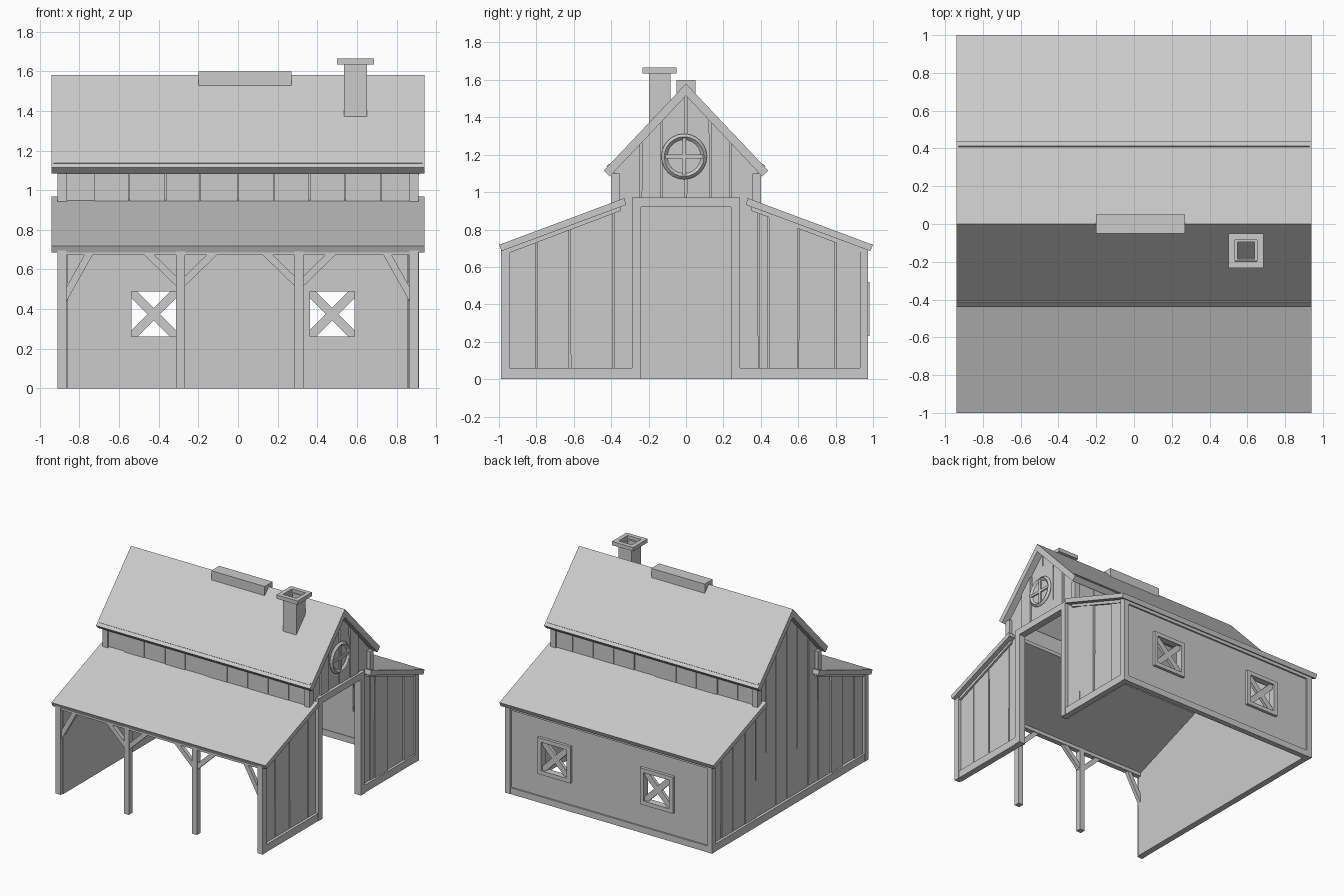
import bpy, bmesh, math, random
from mathutils import Vector

if "Cube" in bpy.data.objects:
    bpy.data.objects.remove(bpy.data.objects["Cube"])

random.seed(4)


def prism(name, pts, axis, a, b):
    """Extrude a closed 2D profile along an axis (0=x: pts are y,z; 1=y: pts are x,z)."""
    bm = bmesh.new()

    def co(p, d):
        return (d, p[0], p[1]) if axis == 0 else (p[0], d, p[1])
    lo = [bm.verts.new(co(p, a)) for p in pts]
    hi = [bm.verts.new(co(p, b)) for p in pts]
    n = len(pts)
    bm.faces.new(lo)
    bm.faces.new(hi[::-1])
    for i in range(n):
        bm.faces.new((lo[i], hi[i], hi[(i + 1) % n], lo[(i + 1) % n]))
    bmesh.ops.recalc_face_normals(bm, faces=bm.faces)
    me = bpy.data.meshes.new(name)
    bm.to_mesh(me)
    bm.free()
    ob = bpy.data.objects.new(name, me)
    bpy.context.collection.objects.link(ob)
    return ob


def box(name, x0, x1, y0, y1, z0, z1):
    return prism(name, [(y0, z0), (y1, z0), (y1, z1), (y0, z1)], 0, x0, x1)


def frame(name, lo, hi, t, u, v):
    """Four boxes forming a hollow frame whose opening lies in the u,v plane."""
    for ax, full in ((u, True), (v, False)):
        other = v if ax == u else u
        for side in (0, 1):
            l, h = list(lo), list(hi)
            if side:
                l[ax] = h[ax] - t
            else:
                h[ax] = l[ax] + t
            if not full:
                l[other] += t
                h[other] -= t
            box(name, l[0], h[0], l[1], h[1], l[2], h[2])


def strut(name, p, q, w, y0, y1):
    """Straight bar in the x,z plane from p to q."""
    p, q = Vector(p), Vector(q)
    d = (q - p).normalized()
    n = Vector((-d.y, d.x)) * w / 2
    return prism(name, [p + n, q + n, q - n, p - n], 1, y0, y1)


def top(y, upper):
    """Height of the roof underside above y."""
    return 1.53 - 1.057 * abs(y) if upper else 0.69 + 0.373 * (0.99 - abs(y))


# roofs
prism("upper_roof", [(-0.44, 1.115), (0, 1.58), (0.44, 1.115), (0.408, 1.083),
                     (0, 1.515), (-0.408, 1.083)], 0, -0.94, 0.94)
for s, nm in ((-1, "front"), (1, "back")):
    prism(nm + "_lower_roof", [(s * 1.0, 0.718), (s * 0.33, 0.968), (s * 0.32, 0.932),
                               (s * 0.985, 0.685)], 0, -0.94, 0.94)
    # thin lip along the upper eave
    prism(nm + "_eave_lip", [(s * 0.425, 1.138), (s * 0.412, 1.152), (s * 0.402, 1.142),
                             (s * 0.415, 1.128)], 0, -0.93, 0.93)
box("ridge_cap", -0.2, 0.27, -0.05, 0.05, 1.525, 1.60)

# chimney, hollow
frame("chimney_shaft", (0.535, -0.197, 1.36), (0.65, -0.083, 1.64), 0.012, 0, 1)
frame("chimney_cap", (0.50, -0.232, 1.635), (0.685, -0.05, 1.665), 0.034, 0, 1)

# gable walls: flat backing plus uneven planks
right_cuts = [-0.97, -0.80, -0.62, -0.39, -0.24, -0.13, 0, 0.13, 0.24, 0.39, 0.44, 0.6, 0.8, 0.955]
left_cuts = [-0.97, -0.84, -0.69, -0.54, -0.39, -0.27, -0.13, 0, 0.14, 0.26, 0.39, 0.53, 0.68, 0.82, 0.955]
for s, cuts, nm in ((1, right_cuts, "right"), (-1, left_cuts, "left")):
    for a, b in zip(cuts, cuts[1:]):
        mid = (a + b) / 2
        up = abs(mid) < 0.39
        z0 = 0.95 if s > 0 and abs(mid) < 0.24 else 0.0
        prism(nm + "_wall_backing", [(a, z0), (b, z0), (b, top(b, up)), (a, top(a, up))],
              0, s * 0.858, s * 0.872)
        g = [random.uniform(0.001, 0.007) for _ in range(4)]
        prism(nm + "_plank", [(a + g[0], z0), (b - g[1], z0), (b - g[2], top(b, up)),
                              (a + g[3], top(a, up))], 0, s * 0.87, s * random.uniform(0.884, 0.896))
    # corner posts
    x0, x1 = sorted((s * 0.865, s * 0.91))
    box(nm + "_front_corner_post", x0, x1, -0.99, -0.945, 0, 0.70)
    box(nm + "_back_corner_post", x0, x1, 0.93, 0.972, 0, 0.705)
    for y in (-0.40, 0.355):
        box(nm + "_upper_corner_post", x0, x1, y, y + 0.045, 0.93, 1.10)
    # sloping trim under the lower roofs
    for k in (-1, 1):
        prism(nm + "_rake_trim", [(k * 0.97, 0.665), (k * 0.97, 0.70), (k * 0.35, 0.93),
                                  (k * 0.35, 0.90)], 0, s * 0.87, s * 0.902)
x = (0.865, 0.908)
box("right_front_sill", *x, -0.945, -0.29, 0, 0.06)
box("right_back_sill", *x, 0.29, 0.93, 0, 0.06)
box("left_sill", -0.908, -0.865, -0.945, 0.93, 0, 0.06)

# doorway frame on the right side
for s in (-1, 1):
    y0, y1 = sorted((s * 0.24, s * 0.29))
    box("door_post", 0.855, 0.912, y0, y1, 0, 0.92)
box("door_lintel", 0.855, 0.912, -0.29, 0.29, 0.92, 0.972)

# round gable window
bpy.ops.mesh.primitive_torus_add(major_segments=24, minor_segments=4, major_radius=0.106,
                                 minor_radius=0.016, location=(0.9, -0.01, 1.19),
                                 rotation=(0, math.pi / 2, 0))
bpy.context.object.name = "round_window_ring"
bpy.ops.mesh.primitive_cylinder_add(vertices=24, radius=0.1, depth=0.02, location=(0.89, -0.01, 1.19),
                                    rotation=(0, math.pi / 2, 0))
bpy.context.object.name = "round_window_pane"
box("round_window_bar", 0.89, 0.91, -0.02, 0.0, 1.09, 1.29)
box("round_window_bar", 0.89, 0.91, -0.11, 0.09, 1.18, 1.20)

# clerestory walls between the roofs
cuts = [-0.875, -0.725, -0.55, -0.365, -0.19, 0, 0.18, 0.36, 0.54, 0.72, 0.875]
for s, nm in ((-1, "front"), (1, "back")):
    y0, y1 = sorted((s * 0.365, s * 0.378))
    box(nm + "_clerestory_backing", -0.87, 0.87, y0, y1, 0.92, 1.11)
    for a, b in zip(cuts, cuts[1:]):
        y0, y1 = sorted((s * 0.376, s * random.uniform(0.385, 0.393)))
        box(nm + "_clerestory_plank", a + 0.002, b - 0.002, y0, y1, 0.92, 1.10)

# back wall with two window openings
wall = box("back_wall", -0.88, 0.88, 0.93, 0.957, 0, 0.705)
for x0 in (-0.54, 0.36):
    cut = box("window_cutter", x0, x0 + 0.23, 0.85, 1.05, 0.26, 0.49)
    cut.hide_render = True
    m = wall.modifiers.new("opening", 'BOOLEAN')
    m.operation, m.object, m.solver = 'DIFFERENCE', cut, 'EXACT'
    bpy.context.view_layer.objects.active = wall
    bpy.ops.object.modifier_apply(modifier=m.name)
    bpy.data.objects.remove(cut)
    # window trim and crossed bars
    frame("window_frame", (x0 - 0.03, 0.925, 0.23), (x0 + 0.26, 0.98, 0.52), 0.032, 0, 2)
    strut("window_cross", (x0, 0.26), (x0 + 0.23, 0.49), 0.045, 0.938, 0.962)
    strut("window_cross", (x0, 0.49), (x0 + 0.23, 0.26), 0.045, 0.936, 0.964)
box("back_sill", -0.87, 0.87, 0.925, 0.97, 0, 0.05)
box("back_top_rail", -0.87, 0.87, 0.925, 0.97, 0.665, 0.705)

# open front: beam, posts and diagonal braces
box("front_beam", -0.87, 0.87, -0.985, -0.945, 0.672, 0.705)
for px in (-0.29, 0.308):
    box("front_post", px - 0.022, px + 0.022, -0.988, -0.943, 0, 0.70)
    for s in (-1, 1):
        strut("front_brace", (px + s * 0.01, 0.53), (px + s * 0.175, 0.69), 0.036, -0.98, -0.95)
for s in (-1, 1):
    strut("corner_brace", (s * 0.885, 0.44), (s * 0.745, 0.69), 0.036, -0.98, -0.95)
